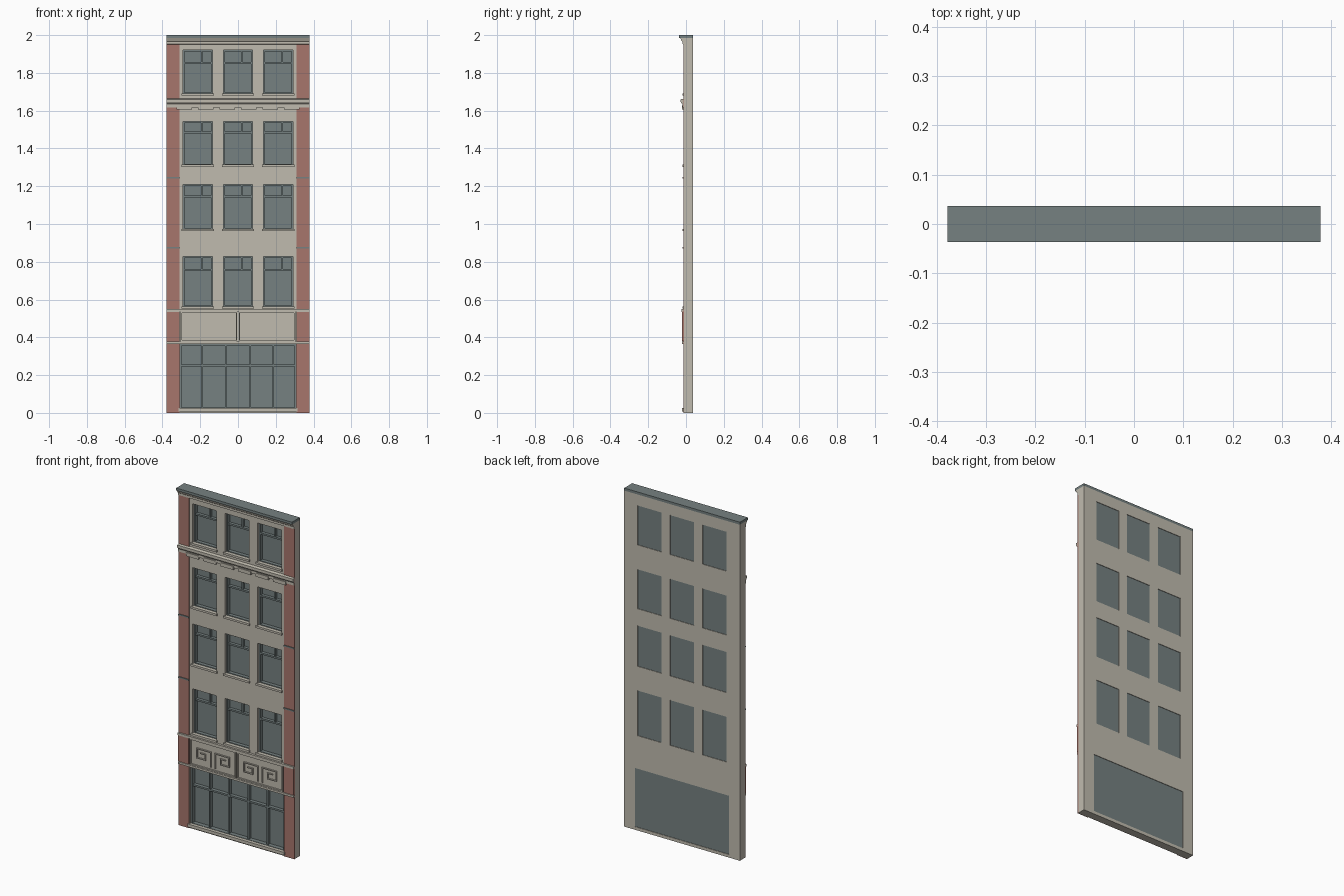
import bpy, bmesh

cube = bpy.data.objects.get("Cube")
if cube:
    bpy.data.objects.remove(cube, do_unlink=True)


def material(name, r, g, b):
    m = bpy.data.materials.new(name)
    m.diffuse_color = (r, g, b, 1)
    m.use_nodes = True
    m.node_tree.nodes["Principled BSDF"].inputs["Base Color"].default_value = (r, g, b, 1)
    return m


STONE = material("pale stone", 0.53, 0.50, 0.43)
BRICK = material("dusty red brick", 0.39, 0.18, 0.15)
SLATE = material("blue grey slate", 0.18, 0.22, 0.22)

BACK, FACE = 0.037, -0.01      # wall planes
HALF = 0.378                   # half width of the building


def finish(name, bm, mat):
    bmesh.ops.recalc_face_normals(bm, faces=bm.faces)
    mesh = bpy.data.meshes.new(name)
    bm.to_mesh(mesh)
    bm.free()
    mesh.materials.append(mat)
    obj = bpy.data.objects.new(name, mesh)
    bpy.context.collection.objects.link(obj)
    return obj


def boxes(name, mat, spans):
    """One object made of boxes given as (x0, x1, y0, y1, z0, z1)."""
    bm = bmesh.new()
    for x0, x1, y0, y1, z0, z1 in spans:
        made = bmesh.ops.create_cube(bm, size=1)["verts"]
        for v in made:
            v.co.x = x1 if v.co.x > 0 else x0
            v.co.y = y1 if v.co.y > 0 else y0
            v.co.z = z1 if v.co.z > 0 else z0
    return finish(name, bm, mat)


def moulding(name, mat, profile):
    """Sweep a (y, z) profile over the full width."""
    bm = bmesh.new()
    face = bm.faces.new([bm.verts.new((-HALF, y, z)) for y, z in profile])
    out = bmesh.ops.extrude_face_region(bm, geom=[face])["geom"]
    for v in out:
        if isinstance(v, bmesh.types.BMVert):
            v.co.x = HALF
    return finish(name, bm, mat)


def ring(x0, x1, z0, z1, w, y0, y1):
    """Four bars round a rectangle."""
    return [(x0, x0 + w, y0, y1, z0, z1), (x1 - w, x1, y0, y1, z0, z1),
            (x0 + w, x1 - w, y0, y1, z0, z0 + w), (x0 + w, x1 - w, y0, y1, z1 - w, z1)]


# Openings: three windows on each of four floors, plus the shopfront
columns = (-0.213, 0, 0.213)
floors = ((0.56, 0.827, 0.758), (0.97, 1.21, 1.145),
          (1.31, 1.543, 1.485), (1.687, 1.92, 1.853))   # bottom, top, transom
W = 0.078
windows = [(c - W, c + W, z0, z1) for z0, z1, _ in floors for c in columns]
shop = (-0.308, 0.308, 0.018, 0.365)
openings = windows + [shop]

# Wall: grid of faces with the openings left out, then thickened
xs = sorted({-HALF, HALF} | {x for o in openings for x in o[:2]})
zs = sorted({0, 1.985} | {z for o in openings for z in o[2:]})
bm = bmesh.new()
for x0, x1 in zip(xs, xs[1:]):
    for z0, z1 in zip(zs, zs[1:]):
        mx, mz = (x0 + x1) / 2, (z0 + z1) / 2
        if not any(a < mx < b and c < mz < d for a, b, c, d in openings):
            bm.faces.new([bm.verts.new(p) for p in
                          ((x0, FACE, z0), (x1, FACE, z0), (x1, FACE, z1), (x0, FACE, z1))])
bmesh.ops.remove_doubles(bm, verts=bm.verts, dist=1e-5)
shell = bmesh.ops.extrude_face_region(bm, geom=bm.faces[:], use_keep_orig=True)["geom"]
for v in shell:
    if isinstance(v, bmesh.types.BMVert):
        v.co.y = BACK
finish("wall", bm, STONE)

# Glass, set just in from the back of the wall
boxes("window_glass", SLATE, [(a, b, 0.026, 0.034, c, d) for a, b, c, d in windows])
boxes("shop_glass", SLATE, [(shop[0], shop[1], 0.026, 0.034, shop[2], shop[3])])

# Window sashes: frame, transom and an off-centre upper bar
sash, sills, surrounds = [], [], []
for z0, z1, zt in floors:
    for c in columns:
        sash += ring(c - W, c + W, z0, z1, 0.008, 0.004, 0.026)
        sash.append((c - W, c + W, 0.008, 0.026, zt - 0.005, zt + 0.005))
        sash.append((c + 0.017, c + 0.025, 0.01, 0.026, zt, z1))
        sills.append((c - W - 0.007, c + W + 0.007, -0.018, 0.01, z0 - 0.008, z0 + 0.004))
boxes("window_sashes", SLATE, sash)
boxes("window_sills", STONE, sills)

# Shopfront frame, mullions and threshold
x0, x1, z0, z1 = shop
bars = ring(x0, x1, z0, z1, 0.01, 0.0, 0.026)
bars += [(x - 0.004, x + 0.004, 0.005, 0.026, z0, z1) for x in (-0.19, -0.064, 0.064, 0.187)]
bars.append((x0, x1, 0.005, 0.026, 0.245, 0.255))
boxes("shop_frame", SLATE, bars)
boxes("shop_threshold", STONE, [(-0.316, 0.316, -0.02, 0.026, 0.008, 0.026)])

# Brick pilasters with thin string bands
pilasters, bands, blocks = [], [], []
for s in (-1, 1):
    a, b = sorted((s * 0.31, s * HALF))
    pilasters.append((a, b, -0.014, FACE + 0.001, 0, 1.95))
    blocks.append((a, b, -0.02, FACE, 0.38, 0.538))
    bands += [(a, b, -0.018, FACE, z - 0.004, z + 0.004) for z in (0.875, 1.245)]
boxes("brick_pilasters", BRICK, pilasters)
boxes("pilaster_blocks", BRICK, blocks)
boxes("pilaster_bands", SLATE, bands)

# Fascia ledges above and below the sign panels
boxes("fascia_ledges", STONE, [(-HALF, HALF, -0.024, FACE, 0.535, 0.549),
                               (-HALF, HALF, -0.022, FACE, 0.366, 0.378)])

# Twin panels with raised borders and angular key ornament
panel, key = [], []
T = 0.003
for c in (-0.154, 0.154):
    panel += ring(c - 0.15, c + 0.15, 0.378, 0.535, 0.007, -0.019, FACE)
    for s in (-1, 1):
        strokes = ((0.015, 0.485, 0.105, 0.485), (0.105, 0.43, 0.105, 0.485),
                   (0.05, 0.43, 0.105, 0.43), (0.05, 0.43, 0.05, 0.462),
                   (0.05, 0.462, 0.08, 0.462), (0.015, 0.4, 0.015, 0.485))
        for u0, v0, u1, v1 in strokes:
            a, b = sorted((c + s * u0, c + s * u1))
            key.append((a - T, b + T, -0.017, FACE, v0 - T, v1 + T))
boxes("panel_borders", STONE, panel)
boxes("key_ornament", STONE, key)

# Middle cornice with a row of blocks beneath
moulding("middle_cornice", STONE, [(FACE, 1.618), (-0.018, 1.618), (-0.018, 1.634),
                                   (-0.024, 1.64), (-0.028, 1.646), (-0.028, 1.66),
                                   (FACE, 1.664)])
boxes("cornice_blocks", STONE, [(-0.326 + i * 0.114, -0.244 + i * 0.114,
                                 -0.022, FACE, 1.607, 1.628) for i in range(6)])

# Top cornice and slate capping
moulding("top_cornice", STONE, [(FACE, 1.95), (-0.018, 1.952), (-0.018, 1.965),
                                (-0.024, 1.97), (-0.031, 1.985), (FACE, 1.985)])
boxes("roof_capping", SLATE, [(-HALF, HALF, -0.037, BACK, 1.985, 2.0)])
